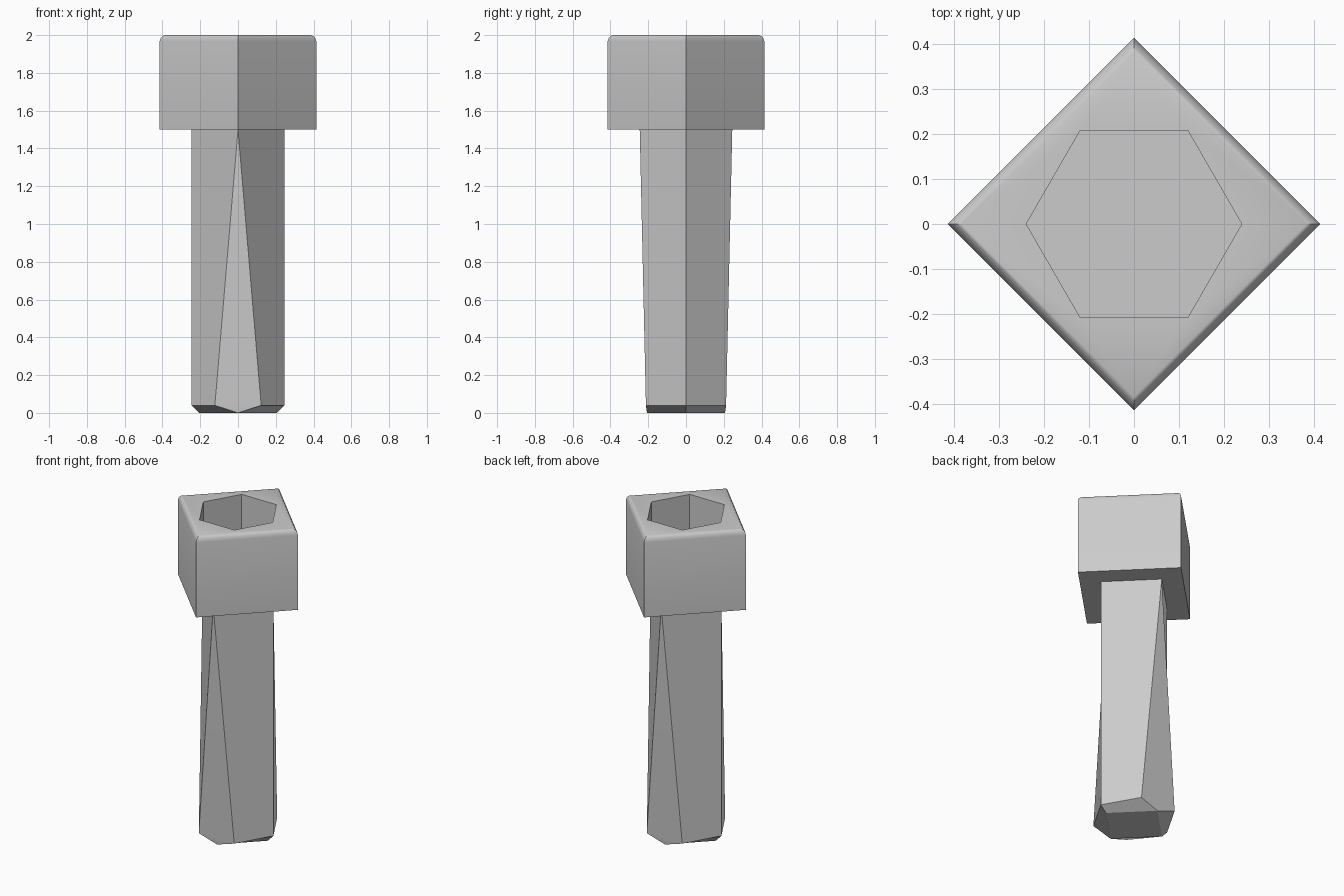
import bpy, bmesh
from math import cos, sin, tau, radians

cube = bpy.data.objects.get("Cube")
if cube:
    bpy.data.objects.remove(cube, do_unlink=True)

steel = bpy.data.materials.new("plain grey steel")
steel.use_nodes = True
grey = (0.6, 0.6, 0.6, 1)
steel.diffuse_color = grey
steel.node_tree.nodes["Principled BSDF"].inputs["Base Color"].default_value = grey


def ring(bm, sides, radius, z):
    return [bm.verts.new((radius * cos(tau * i / sides), radius * sin(tau * i / sides), z))
            for i in range(sides)]


def wall(bm, a, b):
    """Join two rings that have the same number of sides."""
    for i in range(len(a)):
        j = (i + 1) % len(a)
        bm.faces.new((a[i], a[j], b[j], b[i]))


def blend(bm, d, h):
    """Join a four-sided ring to a six-sided one, with triangles at front and back."""
    for i, (p, q) in enumerate(((0, 1), (2, 3), (3, 4), (5, 0))):
        bm.faces.new((d[i], d[(i + 1) % 4], h[q], h[p]))
    bm.faces.new((d[1], h[2], h[1]))
    bm.faces.new((d[3], h[5], h[4]))


def finish(bm, name):
    bmesh.ops.recalc_face_normals(bm, faces=bm.faces[:])
    mesh = bpy.data.meshes.new(name)
    bm.to_mesh(mesh)
    bm.free()
    mesh.materials.append(steel)
    obj = bpy.data.objects.new(name, mesh)
    bpy.context.collection.objects.link(obj)
    bpy.ops.object.select_all(action="DESELECT")
    obj.select_set(True)
    bpy.context.view_layer.objects.active = obj
    bpy.ops.object.shade_smooth_by_angle(angle=radians(28))


# Square head with rounded top edge, hexagonal socket and flat underside
bm = bmesh.new()
profile = [(0.245, 1.5), (0.415, 1.5), (0.415, 1.968), (0.409, 1.985), (0.395, 1.997), (0.385, 2.0)]
rings = [ring(bm, 4, r, z) for r, z in profile]
for low, high in zip(rings, rings[1:]):
    wall(bm, low, high)
rim = ring(bm, 6, 0.24, 2.0)
floor = ring(bm, 6, 0.24, 1.74)
blend(bm, rings[-1], rim)
wall(bm, rim, floor)
bm.faces.new(floor)
finish(bm, "head")

# Shank changing from square to hexagon, with a chamfered square tip
bm = bmesh.new()
top = ring(bm, 4, 0.245, 1.5)
hexagon = ring(bm, 6, 0.245, 0.04)
tip = ring(bm, 4, 0.207, 0)
blend(bm, top, hexagon)
blend(bm, tip, hexagon)
bm.faces.new(tip)
bm.faces.new(top)
finish(bm, "shank")
